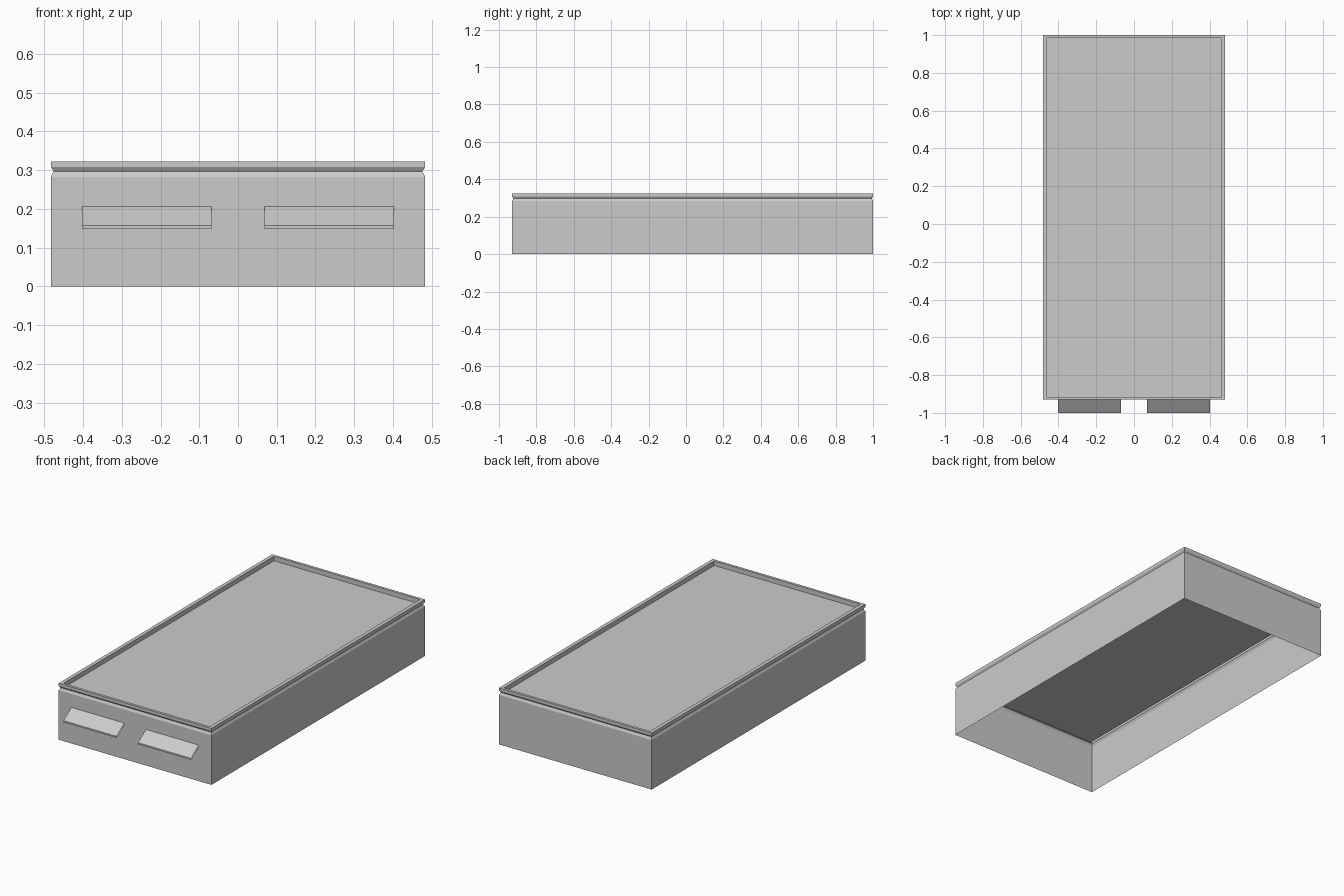
import bpy

if "Cube" in bpy.data.objects:
    bpy.data.objects.remove(bpy.data.objects["Cube"])

grey = bpy.data.materials.new("light grey")
grey.diffuse_color = (0.6, 0.6, 0.6, 1)
grey.use_nodes = True
grey.node_tree.nodes["Principled BSDF"].inputs["Base Color"].default_value = grey.diffuse_color


def make(name, verts, faces):
    mesh = bpy.data.meshes.new(name)
    mesh.from_pydata(verts, [], faces)
    mesh.materials.append(grey)
    mesh.update()
    obj = bpy.data.objects.new(name, mesh)
    bpy.context.collection.objects.link(obj)
    return obj


# Open-bottomed tray: rectangular rings stacked up the wall, over the rim, down to the panel
HX, Y0, Y1 = 0.483, -0.93, 1.0
# (x inset, y inset, height)
rings = [
    (0, 0, 0),              # bottom edge
    (0, 0, 0.283),          # top of wall
    (0.007, 0.007, 0.297),  # groove
    (0, 0, 0.308),          # rim underside
    (0, 0, 0.323),          # rim top, outer
    (0.021, 0.015, 0.323),  # rim top, inner
    (0.021, 0.015, 0.297),  # recessed panel
]
verts, faces = [], []
for ix, iy, z in rings:
    x, a, b = HX - ix, Y0 + iy, Y1 - iy
    verts += [(-x, a, z), (x, a, z), (x, b, z), (-x, b, z)]
for r in range(len(rings) - 1):
    for i in range(4):
        j = (i + 1) % 4
        faces.append((4 * r + i, 4 * r + j, 4 * r + 4 + j, 4 * r + 4 + i))
n = 4 * (len(rings) - 1)
faces.append((n, n + 1, n + 2, n + 3))
make("tray_body", verts, faces)

# Two sloping handle flaps on the front, thin folded sheets with open ends
profile = [(Y0, 0.206), (-1.0, 0.157), (-1.0, 0.148), (Y0, 0.197)]
for name, x0, x1 in (("left_flap", -0.403, -0.068), ("right_flap", 0.068, 0.403)):
    verts = [(x, y, z) for y, z in profile for x in (x0, x1)]
    faces = [(2 * i, 2 * i + 2, 2 * i + 3, 2 * i + 1) for i in range(3)]
    make(name, verts, faces)
